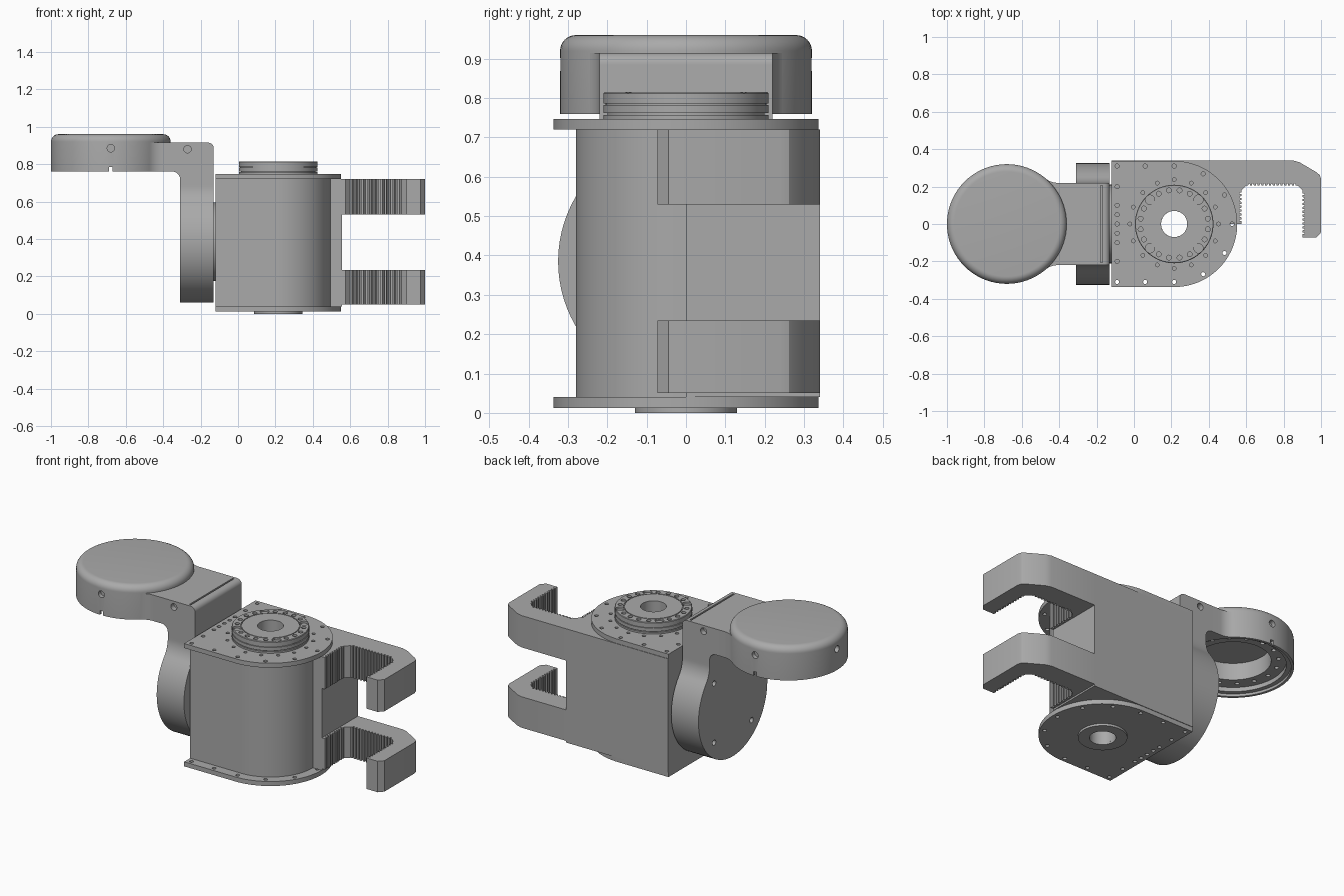
import bpy, bmesh
from math import sin, cos, pi, radians, sqrt, atan2
from mathutils import Matrix, Vector

if "Cube" in bpy.data.objects:
    bpy.data.objects.remove(bpy.data.objects["Cube"])

grey = bpy.data.materials.new("machined grey")
grey.use_nodes = True
COLOUR = (0.4, 0.4, 0.4, 1)
grey.diffuse_color = COLOUR
grey.node_tree.nodes["Principled BSDF"].inputs["Base Color"].default_value = COLOUR

HUB = (0.215, 0)       # vertical axis of the main body
CAP = (-0.68, 0)       # vertical axis of the round cap
DISC_Z = 0.385         # height of the sideways joint axis


def finish(name, bm):
    bmesh.ops.recalc_face_normals(bm, faces=bm.faces)
    mesh = bpy.data.meshes.new(name)
    bm.to_mesh(mesh)
    bm.free()
    mesh.materials.append(grey)
    obj = bpy.data.objects.new(name, mesh)
    bpy.context.collection.objects.link(obj)
    return obj


def prism(name, outline, low, high, axis="z"):
    """Extrude a 2D outline along one axis."""
    place = {"x": lambda a, b, h: (h, a, b), "y": lambda a, b, h: (a, h, b),
             "z": lambda a, b, h: (a, b, h)}[axis]
    bm = bmesh.new()
    face = bm.faces.new([bm.verts.new(place(a, b, low)) for a, b in outline])
    new = bmesh.ops.extrude_face_region(bm, geom=[face])["geom"]
    shift = Vector(place(0, 0, high - low))
    bmesh.ops.translate(bm, vec=shift, verts=[v for v in new if isinstance(v, bmesh.types.BMVert)])
    return finish(name, bm)


def lathe(name, profile, centre, closed=True):
    """Spin an (r, z) profile around a vertical axis."""
    bm = bmesh.new()
    vs = [bm.verts.new((r, 0, z)) for r, z in profile]
    pairs = list(zip(vs, vs[1:])) + ([(vs[-1], vs[0])] if closed else [])
    edges = [bm.edges.new(p) for p in pairs]
    bmesh.ops.spin(bm, geom=vs + edges, axis=(0, 0, 1), angle=2 * pi, steps=72)
    bmesh.ops.remove_doubles(bm, verts=bm.verts, dist=0.0001)
    bmesh.ops.translate(bm, vec=(*centre, 0), verts=bm.verts)
    return finish(name, bm)


def drill(obj, holes, depth, axis="z"):
    """Cut round holes given as (x, y, z, radius), centred on each point."""
    turn = {"x": Matrix.Rotation(pi / 2, 4, "Y"), "y": Matrix.Rotation(pi / 2, 4, "X"),
            "z": Matrix()}[axis]
    bm = bmesh.new()
    for x, y, z, r in holes:
        bmesh.ops.create_cone(bm, cap_ends=True, segments=40 if r > 0.05 else 16, radius1=r, radius2=r,
                              depth=depth, matrix=Matrix.Translation((x, y, z)) @ turn)
    subtract(obj, finish("cutter", bm))


def subtract(obj, cutter):
    mod = obj.modifiers.new("cut", "BOOLEAN")
    mod.operation, mod.solver, mod.object = "DIFFERENCE", "EXACT", cutter
    graph = bpy.context.evaluated_depsgraph_get()
    obj.data = bpy.data.meshes.new_from_object(obj.evaluated_get(graph))
    obj.modifiers.clear()
    bpy.data.objects.remove(cutter)


def arc(cx, cy, r, start, end, steps=16):
    angles = [radians(start + (end - start) * i / steps) for i in range(steps + 1)]
    return [(cx + r * cos(a), cy + r * sin(a)) for a in angles]


def ring(centre, r, count, z, size, offset=0):
    return [(x, y, z, size) for x, y in arc(*centre, r, offset, 360 + offset, count)[:-1]]


def lobe(r, half_width, fillet, end, full):
    """Round lobe with filleted neck running along +u; returns (u, v) points."""
    v0 = half_width + fillet
    u0 = sqrt((r + fillet) ** 2 - v0 ** 2)
    a = atan2(v0, u0) * 180 / pi
    side = arc(u0, v0, fillet, a - 180, -90, 10) + [(end, half_width)]
    other = [(u, -v) for u, v in reversed(side)]
    back = arc(0, 0, r, -a, a - 360, 60)[1:-1] if full else arc(0, 0, r - 0.01, -a, a, 30)
    return side + other + back


def teeth(a, b, count, depth=0.012):
    """Square teeth from a to b, notched to the right of the path."""
    a, b = Vector(a), Vector(b)
    d = b - a
    n = Vector((d.y, -d.x)).normalized() * depth
    pts = []
    for i in range(count):
        for t, cut in ((0.25, 0), (0.35, 1), (0.65, 1), (0.75, 0)):
            pts.append(tuple(a + d * ((i + t) / count) + n * cut))
    return pts


# Main body with flat back and rounded front corner
body = prism("main_body", [(-0.12, -0.28)] + arc(*HUB, 0.28, -90, 0, 24)
             + [(0.555, 0), (0.555, 0.34), (-0.12, 0.34)], 0.04, 0.72)
drill(body, [(*HUB, 0.38, 0.07)], 2)

# End plates with bolt holes
plate_outline = [(-0.12, -0.337)] + arc(*HUB, 0.337, -90, 90, 48) + [(-0.12, 0.337)]
rim = [(x, y, 0, 0.011) for x, y in arc(*HUB, 0.31, -90, 90, 6)]
rim += [(x, s * 0.31, 0, 0.011) for x in (-0.09, 0.06) for s in (-1, 1)]
rim += [(-0.09, y, 0, 0.011) for y in (-0.2, -0.1, -0.05, 0, 0.05, 0.1, 0.2)]
for name, low, high in (("bottom_plate", 0.013, 0.04), ("top_plate", 0.72, 0.747)):
    plate = prism(name, plate_outline, low, high)
    holes = rim + [(*HUB, 0, 0.07)]
    if name == "top_plate":
        holes += ring(HUB, 0.237, 16, 0, 0.01)
    drill(plate, [(x, y, low, r) for x, y, z, r in holes], 0.2)

# Bottom boss and top rotary flange
lathe("bottom_boss", [(0.07, 0), (0.13, 0), (0.13, 0.02), (0.07, 0.02)], HUB)
flange = lathe("top_flange", [
    (0.07, 0.74), (0.21, 0.74), (0.21, 0.757), (0.2, 0.757), (0.2, 0.762), (0.21, 0.762),
    (0.21, 0.782), (0.204, 0.782), (0.204, 0.786), (0.21, 0.786), (0.21, 0.812), (0.207, 0.815),
    (0.162, 0.815), (0.162, 0.81), (0.157, 0.81), (0.157, 0.815), (0.07, 0.815)], HUB)
bolt_holes = [h for i, h in enumerate(ring(HUB, 0.182, 20, 0.815, 0.013, 9)) if i % 5 != 2]
drill(flange, bolt_holes, 0.03)
drill(flange, ring(HUB, 0.184, 4, 0.815, 0.025, 45), 0.024)

# Pair of toothed hooks
hook = [(0.555, 0.34), (0.85, 0.34), (0.885, 0.33), (0.975, 0.277), (0.993, 0.262), (1, 0.24),
        (1, -0.045), (0.975, -0.073), (0.9, -0.073)]
hook += teeth((0.9, -0.06), (0.9, 0.17), 11) + [(0.9, 0.18), (0.875, 0.205)]
hook += teeth((0.87, 0.205), (0.605, 0.205), 13) + [(0.6, 0.205), (0.575, 0.18)]
hook += teeth((0.575, 0.175), (0.575, 0.01), 8) + [(0.575, 0), (0.555, 0)]
for name, low, high in (("lower_hook", 0.05, 0.235), ("upper_hook", 0.53, 0.72)):
    prism(name, hook, low, high)

# Sideways joint disc and its bearing
disc = prism("joint_disc", [(v, u + DISC_Z) for u, v in lobe(0.325, 0.22, 0.15, 0.315, True)],
             -0.31, -0.13, "x")
drill(disc, [(-0.31, y, z + DISC_Z, 0.016) for y, z in arc(0, 0, 0.25, 45, 315, 3)], 0.04, "x")
prism("joint_bearing", arc(0, DISC_Z, 0.21, 0, 360, 48)[:-1], -0.132, -0.118, "x")

# Elbow between the disc and the cap
elbow = prism("elbow", arc(-0.35, 0.72, 0.04, 90, 0, 8) + [(-0.31, 0.7), (-0.13, 0.7)]
              + arc(-0.16, 0.885, 0.03, 0, 90, 8) + [(-0.35, 0.915)], -0.22, 0.22, "y")
groove = [(-0.178, 0.9), (-0.168, 0.9), (-0.168, 0.95), (-0.178, 0.95)]
subtract(elbow, prism("cutter", groove, -0.205, 0.205, "y"))
drill(elbow, [(-0.27, s * 0.22, 0.88, 0.02) for s in (-1, 1)], 0.06, "y")
prism("cap_neck", [(u + CAP[0], v) for u, v in lobe(0.32, 0.22, 0.1, 0.33, False)], 0.76, 0.915)

# Round hollow cap
cap = lathe("round_cap", [(0, 0.96)] + arc(0.28, 0.92, 0.04, 90, 0, 8) + [
    (0.32, 0.76), (0.305, 0.76), (0.305, 0.775), (0.28, 0.775), (0.28, 0.8), (0.2, 0.8),
    (0.2, 0.9), (0, 0.9)], CAP, closed=False)
drill(cap, ring(CAP, 0.24, 16, 0.8, 0.012), 0.04)
drill(cap, [(CAP[0], s * 0.32, 0.885, 0.02) for s in (-1, 1)], 0.05, "y")
drill(cap, [(-1, 0, 0.885, 0.02)], 0.05, "x")
notch = [(-0.69, 0.75), (-0.67, 0.75), (-0.67, 0.785), (-0.69, 0.785)]
subtract(cap, prism("cutter", notch, -0.4, 0.4, "y"))

# Smooth the curved walls, keep machined edges sharp
bpy.ops.object.select_all(action="DESELECT")
for obj in bpy.context.collection.objects:
    if obj.type == "MESH" and obj.data.materials and obj.data.materials[0] == grey:
        obj.select_set(True)
        bpy.context.view_layer.objects.active = obj
bpy.ops.object.shade_smooth_by_angle(angle=radians(30))
